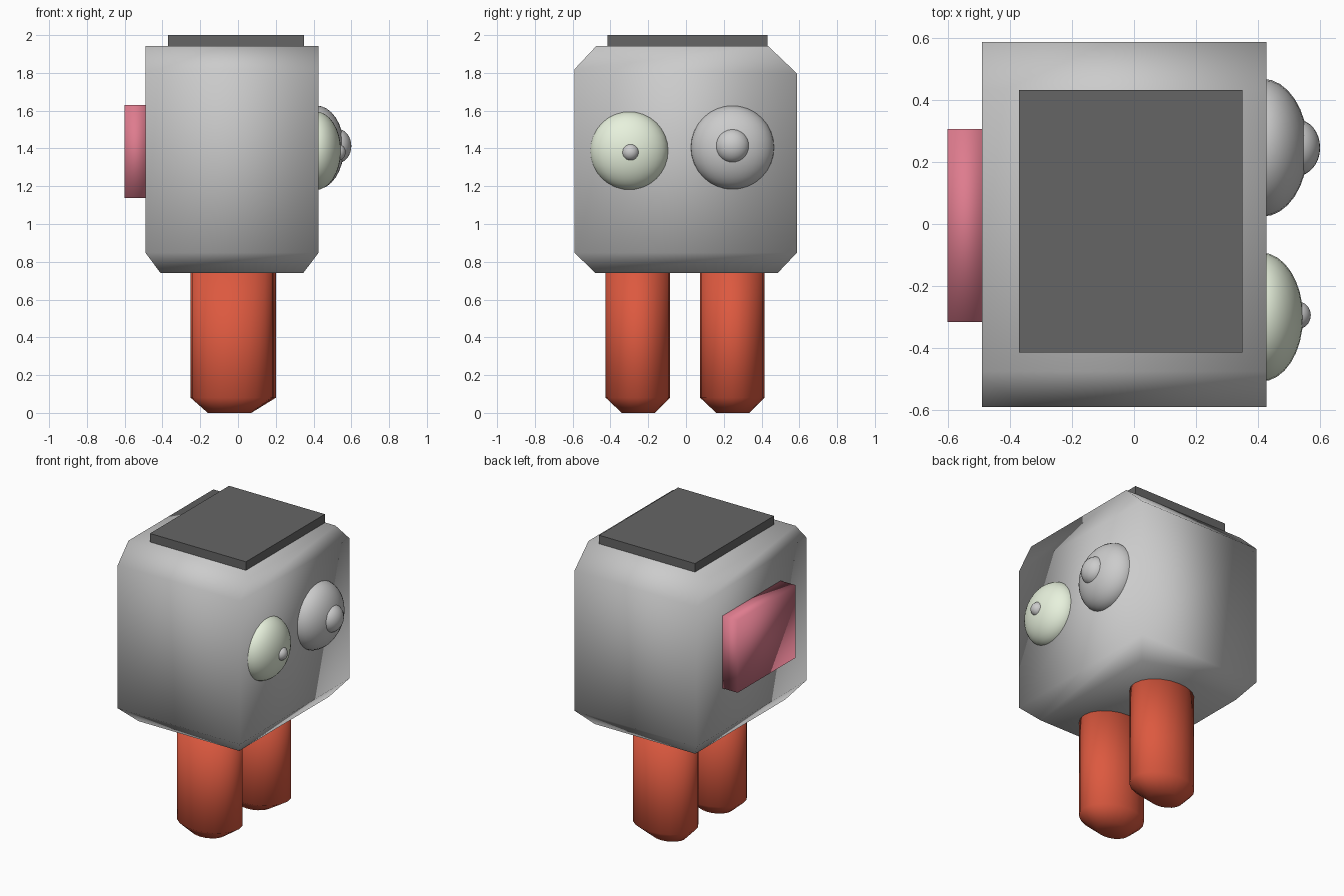
import bpy, bmesh
from math import cos, sin, tau

if "Cube" in bpy.data.objects:
    bpy.data.objects.remove(bpy.data.objects["Cube"])


def material(name, rgb):
    m = bpy.data.materials.new(name)
    m.diffuse_color = (*rgb, 1)
    m.use_nodes = True
    m.node_tree.nodes["Principled BSDF"].inputs["Base Color"].default_value = m.diffuse_color
    return m


RED = material("red", (0.72, 0.10, 0.05))
PINK = material("pink", (0.73, 0.20, 0.27))
PALE = material("pale_green", (0.80, 0.88, 0.72))
DARK = material("dark_grey", (0.13, 0.13, 0.13))


def loft(name, rings, mat=None, smooth=True):
    """Closed skin over a stack of equal-length rings, bottom to top."""
    bm = bmesh.new()
    loops = [[bm.verts.new(p) for p in ring] for ring in rings]
    n = len(loops[0])
    for a, b in zip(loops, loops[1:]):
        for i in range(n):
            j = (i + 1) % n
            bm.faces.new((a[i], a[j], b[j], b[i]))
    bm.faces.new(loops[0][::-1])
    bm.faces.new(loops[-1])
    for f in bm.faces:
        f.smooth = smooth
    me = bpy.data.meshes.new(name)
    bm.to_mesh(me)
    bm.free()
    ob = bpy.data.objects.new(name, me)
    bpy.context.collection.objects.link(ob)
    if mat:
        me.materials.append(mat)
    return ob


def rect(x0, x1, y0, y1, z0, z1=None):
    """Rectangle ring; z1 lets the +y side sit at another height."""
    z1 = z0 if z1 is None else z1
    return [(x0, y0, z0), (x1, y0, z0), (x1, y1, z1), (x0, y1, z1)]


def oval(cx, cy, rx, ry, z, n=20):
    return [(cx + rx * cos(tau * i / n), cy + ry * sin(tau * i / n), z) for i in range(n)]


def ball(name, loc, scale, mat=None):
    bpy.ops.mesh.primitive_uv_sphere_add(segments=32, ring_count=16, radius=1, location=loc)
    ob = bpy.context.object
    ob.name = name
    ob.scale = scale
    bpy.ops.object.shade_smooth()
    if mat:
        ob.data.materials.append(mat)
    return ob


# Body: box tapered all round at the bottom, only on the y sides at the top
loft("body", [
    rect(-0.41, 0.345, -0.48, 0.485, 0.74),
    rect(-0.49, 0.427, -0.59, 0.587, 0.848),
    rect(-0.49, 0.427, -0.59, 0.587, 1.82, 1.797),
    rect(-0.49, 0.427, -0.475, 0.435, 1.942),
])

# Top plate and back pad
loft("top_plate", [rect(-0.37, 0.35, -0.415, 0.432, z) for z in (1.93, 2.0)], DARK, False)
loft("back_pad", [rect(-0.602, -0.48, -0.316, 0.306, z) for z in (1.137, 1.63)], PINK)

# Oval legs with tapered feet
for name, x, y in (("left_leg", -0.0325, -0.255), ("right_leg", -0.018, 0.245)):
    loft(name, [
        oval(-0.045, y + 0.003, 0.115, 0.088, 0.0),
        oval(x, y, 0.218, 0.17, 0.08),
        oval(x, y, 0.218, 0.17, 0.78),
    ], RED)

# Eyes and pupils on the +x side
ball("pale_eye", (0.41, -0.30, 1.388), (0.135, 0.208, 0.208), PALE)
ball("pale_eye_pupil", (0.526, -0.294, 1.38), (0.044, 0.045, 0.045))
ball("grey_eye", (0.415, 0.246, 1.405), (0.146, 0.222, 0.222))
ball("grey_eye_pupil", (0.525, 0.246, 1.413), (0.075, 0.091, 0.091))
